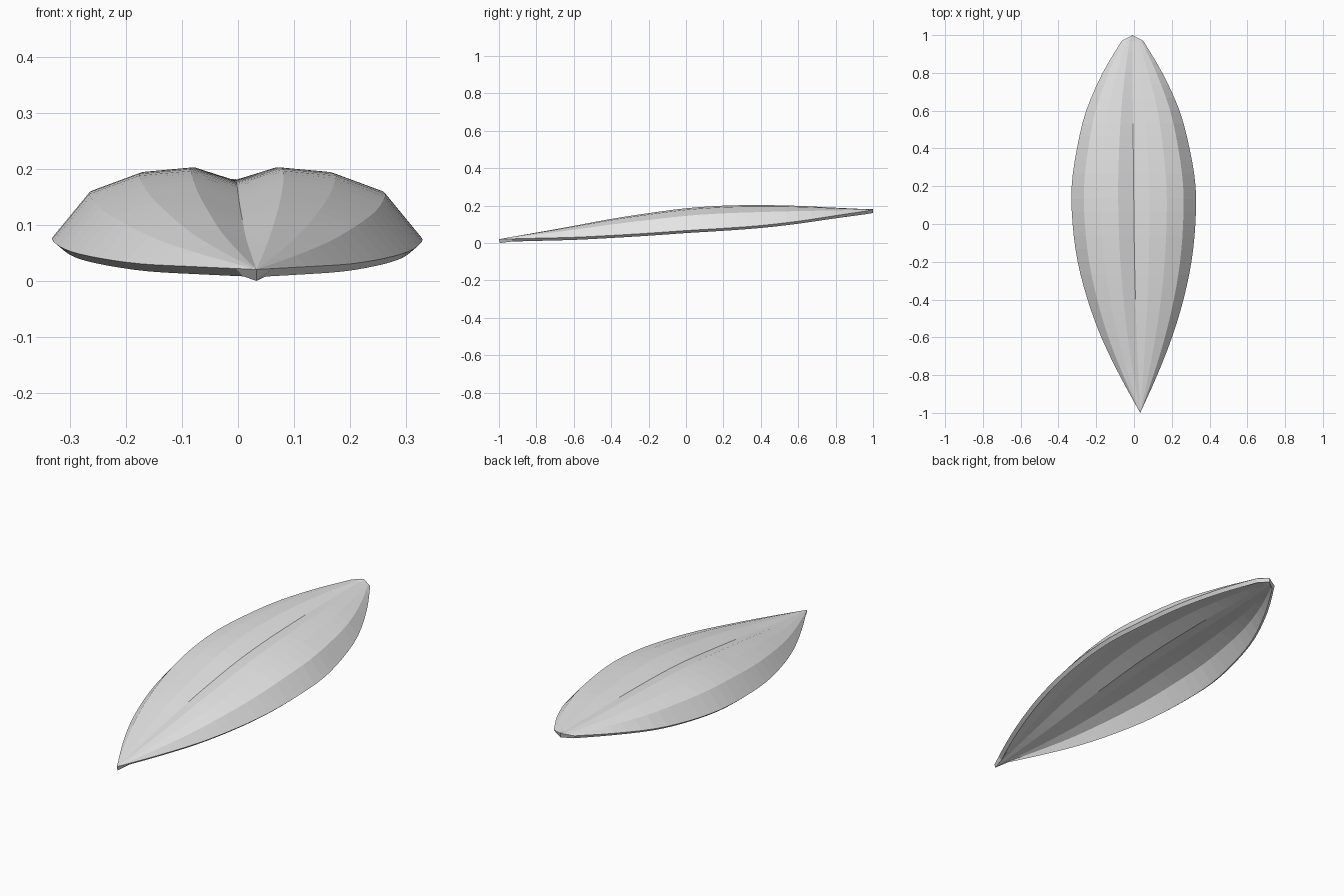
import bpy

cube = bpy.data.objects.get("Cube")
if cube:
    bpy.data.objects.remove(cube, do_unlink=True)

# Stations along the leaf: y, centre x, half width, rim height, crown rise
STATIONS = [
    (-1.0, .033, 0, .021, 0),
    (-.8, .023, .1, .026, .03),
    (-.6, .014, .187, .031, .061),
    (-.4, .008, .254, .041, .088),
    (-.2, .003, .301, .053, .107),
    (0, 0, .325, .067, .119),
    (.2, -.002, .328, .079, .121),
    (.4, -.004, .298, .094, .109),
    (.6, -.006, .247, .117, .082),
    (.8, -.008, .158, .147, .042),
    (.97, -.008, .057, .172, .009),
]
# Half cross-section from rim to midrib: share of width, share of rise
HALF = [(1, 0), (.8, .66), (.53, .93), (.25, 1)]
SECTION = [(-u, v) for u, v in HALF] + [(0, .77)] + HALF[::-1]
STEPS = 3
THICKNESS = .021


def spline(a, b, c, d, t):
    """Smooth curve between b and c."""
    return b + .5 * t * (c - a + t * (2*a - 5*b + 4*c - d + t * (3*(b - c) + d - a)))


def mirrored_end(p, q):
    return tuple(2 * i - j for i, j in zip(p, q))


def smooth_stations(rows):
    pts = [mirrored_end(rows[0], rows[1])] + rows + [mirrored_end(rows[-1], rows[-2])]
    out = []
    for quad in zip(pts, pts[1:], pts[2:], pts[3:]):
        for s in range(STEPS):
            out.append([spline(*vals, s / STEPS) for vals in zip(*quad)])
    return out + [rows[-1]]


# Leaf surface, with a pointed front and a blunt back tip
stations = smooth_stations(STATIONS)[1:]
n = len(SECTION)
verts = [(cx + u * w, y, rim + v * rise)
         for y, cx, w, rim, rise in stations for u, v in SECTION]
front, back = len(verts), len(verts) + 1
verts += [(.033, -1, .021), (-.008, 1, .182)]
last = n * (len(stations) - 1)
faces = []
for i in range(n - 1):
    faces.append((front, i + 1, i))
    faces.append((last + i, last + i + 1, back))
    for row in range(0, last, n):
        faces.append((row + i, row + i + 1, row + n + i + 1, row + n + i))

mesh = bpy.data.meshes.new("leaf_shell")
mesh.from_pydata(verts, [], faces)
mesh.update()
leaf = bpy.data.objects.new("leaf_shell", mesh)
bpy.context.scene.collection.objects.link(leaf)

# Thickness grows inward from the upper surface
shell = leaf.modifiers.new("thickness", 'SOLIDIFY')
shell.thickness = THICKNESS
shell.offset = -1

# Plain grey
grey = bpy.data.materials.new("light_grey")
grey.use_nodes = True
colour = (.8, .8, .8, 1)
grey.diffuse_color = colour
grey.node_tree.nodes["Principled BSDF"].inputs["Base Color"].default_value = colour
mesh.materials.append(grey)
